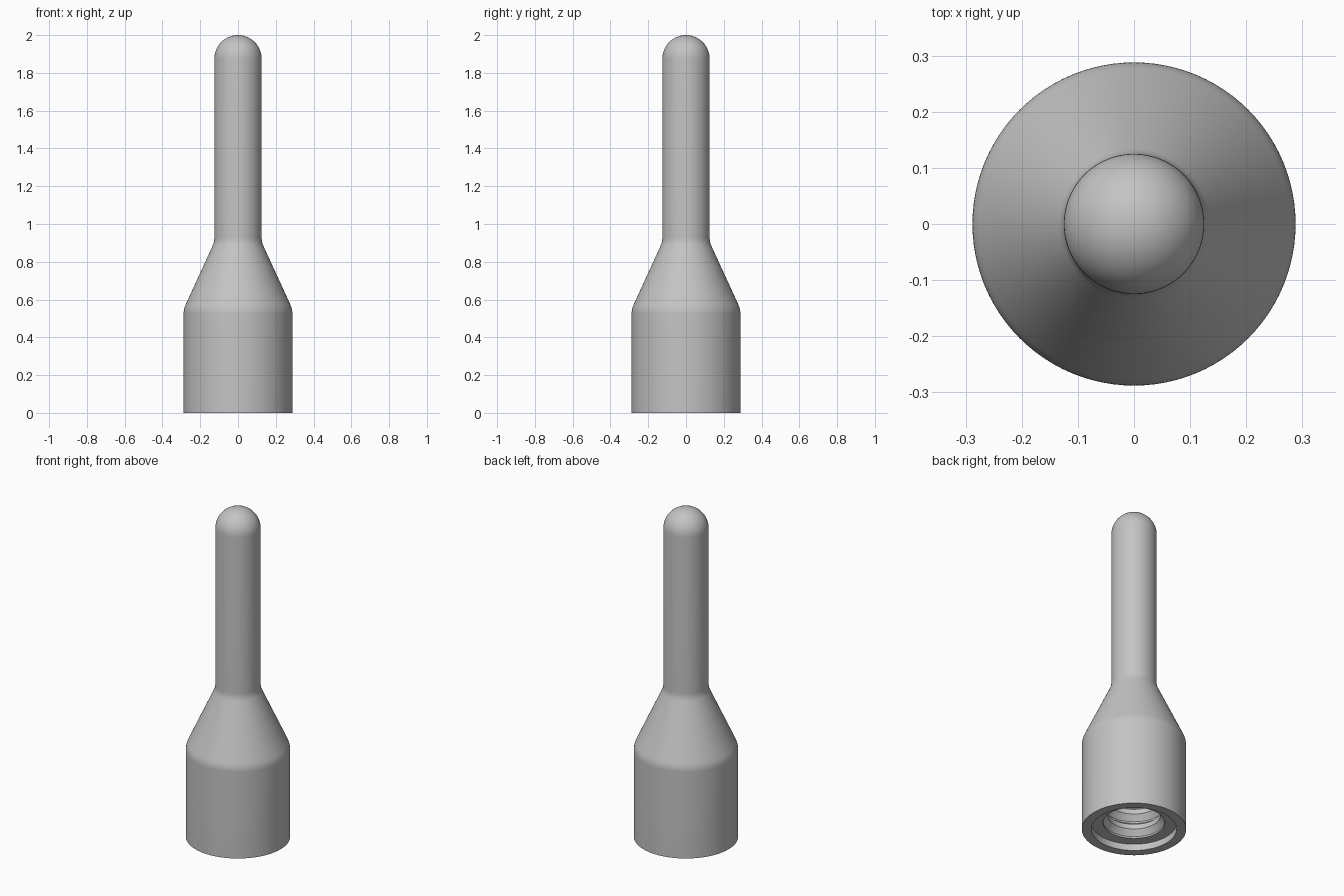
import bpy, bmesh, math

cube = bpy.data.objects.get("Cube")
if cube:
    bpy.data.objects.remove(cube, do_unlink=True)

SEGMENTS = 96

grey = bpy.data.materials.new("neutral grey")
grey.use_nodes = True
colour = (0.55, 0.55, 0.55, 1)
grey.diffuse_color = colour
grey.node_tree.nodes["Principled BSDF"].inputs["Base Color"].default_value = colour


def lathe(name, profile):
    """Revolve an (r, z) profile around the z axis."""
    bm = bmesh.new()
    verts = [bm.verts.new((r, 0, z)) for r, z in profile]
    edges = [bm.edges.new(pair) for pair in zip(verts, verts[1:])]
    bmesh.ops.spin(bm, geom=verts + edges, cent=(0, 0, 0), axis=(0, 0, 1),
                   angle=math.tau, steps=SEGMENTS, use_duplicate=False)
    bmesh.ops.remove_doubles(bm, verts=bm.verts, dist=1e-5)
    bmesh.ops.recalc_face_normals(bm, faces=bm.faces)
    mesh = bpy.data.meshes.new(name)
    bm.to_mesh(mesh)
    bm.free()
    mesh.materials.append(grey)
    obj = bpy.data.objects.new(name, mesh)
    bpy.context.collection.objects.link(obj)
    bpy.context.view_layer.objects.active = obj
    obj.select_set(True)
    bpy.ops.object.shade_smooth_by_angle(angle=math.radians(30))
    obj.select_set(False)
    return obj


def bend(a, b, c, steps=6):
    """Rounded corner from a to c, pulled towards b."""
    return [tuple((1 - t) ** 2 * p + 2 * t * (1 - t) * q + t * t * s
                  for p, q, s in zip(a, b, c))
            for t in (i / steps for i in range(steps + 1))]


# Threaded socket, from its closed end down to the counterbore
ROOT, CREST, PITCH, START, TURNS = 0.17, 0.145, 0.095, 0.04, 5
socket = []
for i in range(TURNS):
    z = START + i * PITCH
    socket += [(ROOT, z), (ROOT, z + 0.01), (CREST, z + 0.045), (CREST, z + 0.075)]
end = START + TURNS * PITCH
socket += [(ROOT, end), (0, end)]
socket.reverse()

# Counterbore and flat rim
rim = [(0.235, START), (0.235, 0), (0.288, 0)]

# Body, cone and stem with softened corners
body = bend((0.288, 0.525), (0.288, 0.55), (0.277, 0.574))
body += bend((0.134, 0.885), (0.125, 0.905), (0.125, 0.93))

# Rounded tip
R = 0.125
tip = [(R * math.cos(a), 2 - R + R * math.sin(a))
       for a in (math.pi / 2 * i / 16 for i in range(17))]
tip[-1] = (0, 2)

lathe("probe_body", socket + rim + body + tip)
